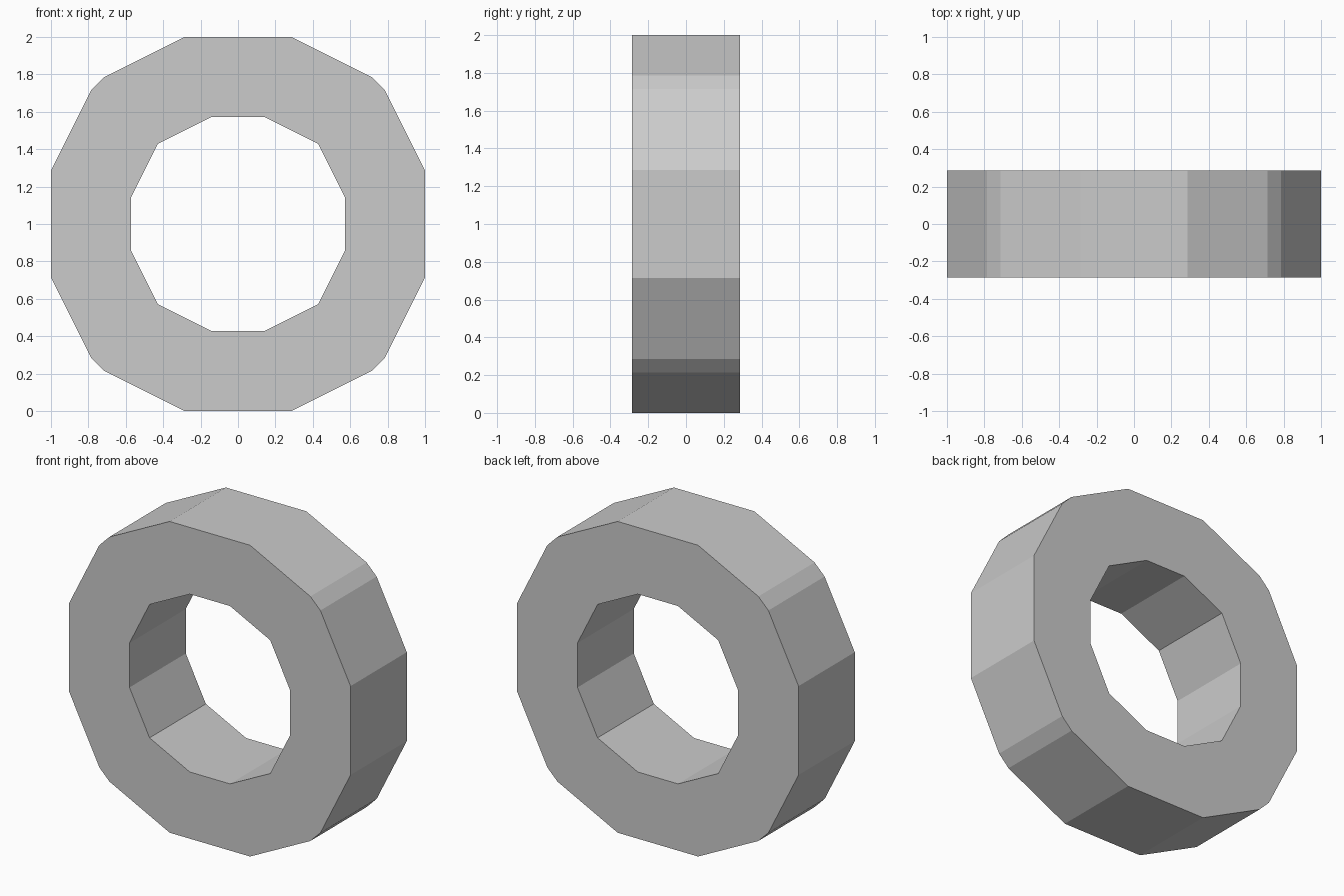
import bpy, bmesh

if "Cube" in bpy.data.objects:
    bpy.data.objects.remove(bpy.data.objects["Cube"])

U = 1 / 7          # design grid unit
HALF_DEPTH = 2 * U

# One quarter of the ring, clockwise; the inner corner at (3, 3) serves both chamfer ends
outer_quarter = [(2, 7), (5, 5.5), (5.5, 5), (7, 2)]
inner_quarter = [(1, 4), (3, 3), (3, 3), (4, 1)]


def full_loop(quarter):
    """Repeat a quarter profile four times by 90 degree turns."""
    pts, loop = list(quarter), []
    for _ in range(4):
        loop += pts
        pts = [(z, -x) for x, z in pts]
    return loop


bm = bmesh.new()


def make_verts(loop, y):
    verts, made = [], {}
    for p in loop:
        if p not in made:
            made[p] = bm.verts.new((p[0] * U, y, 1 + p[1] * U))
        verts.append(made[p])
    return verts


outer, inner = full_loop(outer_quarter), full_loop(inner_quarter)
of, ob = make_verts(outer, -HALF_DEPTH), make_verts(outer, HALF_DEPTH)
inf, inb = make_verts(inner, -HALF_DEPTH), make_verts(inner, HALF_DEPTH)

# Front, back, rim and bore faces
n = len(outer)
for i in range(n):
    j = (i + 1) % n
    for a, b in ((of, inf), (inb, ob), (ob, of), (inf, inb)):
        corners = list(dict.fromkeys((a[i], a[j], b[j], b[i])))
        if len(corners) > 2:
            bm.faces.new(corners)

bmesh.ops.recalc_face_normals(bm, faces=bm.faces)
mesh = bpy.data.meshes.new("ring")
bm.to_mesh(mesh)
bm.free()
ring = bpy.data.objects.new("ring", mesh)
bpy.context.collection.objects.link(ring)
